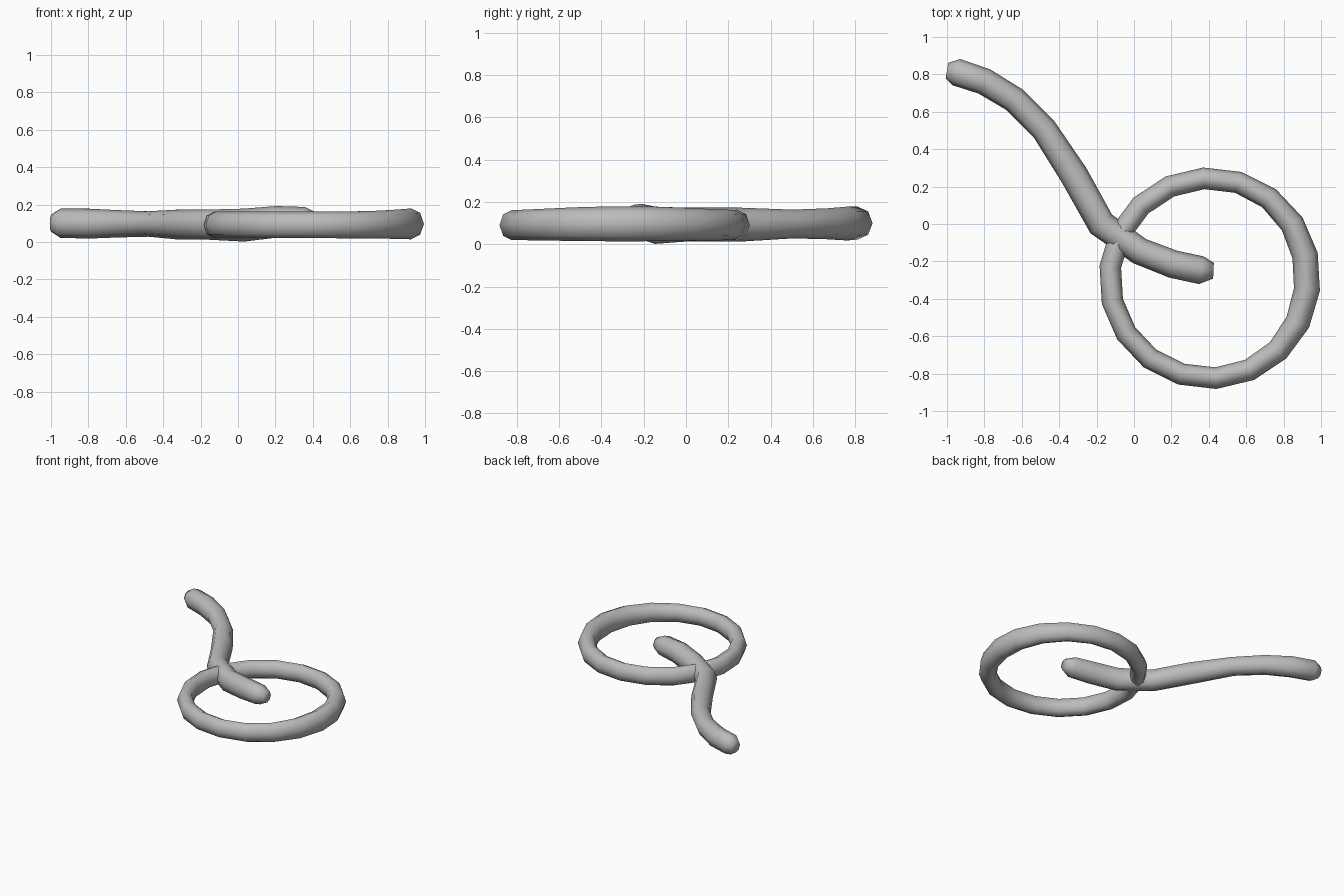
import bpy
import bmesh
from math import sin, cos, radians, tau
from mathutils import Vector

cube = bpy.data.objects.get("Cube")
if cube:
    bpy.data.objects.remove(cube, do_unlink=True)

grey = bpy.data.materials.new("plain_grey")
grey.use_nodes = True
colour = (0.5, 0.5, 0.5, 1)
grey.diffuse_color = colour
grey.node_tree.nodes["Principled BSDF"].inputs["Base Color"].default_value = colour

SIDES = 8


def tube(name, sections, closed):
    """Loft an elliptical tube through (x, y, z, half width, half height)."""
    bm = bmesh.new()
    count = len(sections)
    points = [Vector(s[:3]) for s in sections]
    loops = []
    for i, (x, y, z, half_w, half_h) in enumerate(sections):
        if closed:
            before, after = points[i - 1], points[(i + 1) % count]
        else:
            before, after = points[max(i - 1, 0)], points[min(i + 1, count - 1)]
        along = (after - before).normalized()
        side = along.cross(Vector((0, 0, 1))).normalized()
        up = side.cross(along)
        loops.append([bm.verts.new(points[i] + side * half_w * cos(tau * k / SIDES)
                                   + up * half_h * sin(tau * k / SIDES))
                      for k in range(SIDES)])
    for i in range(count if closed else count - 1):
        a, b = loops[i], loops[(i + 1) % count]
        for k in range(SIDES):
            n = (k + 1) % SIDES
            bm.faces.new((a[k], a[n], b[n], b[k]))
    if not closed:
        bm.faces.new(loops[0])
        bm.faces.new(loops[-1])
    bmesh.ops.recalc_face_normals(bm, faces=bm.faces)
    for face in bm.faces:
        face.smooth = True
    mesh = bpy.data.meshes.new(name)
    bm.to_mesh(mesh)
    bm.free()
    mesh.materials.append(grey)
    obj = bpy.data.objects.new(name, mesh)
    bpy.context.collection.objects.link(obj)
    return obj


# Ring, a little thicker on its left side
ring = []
for i in range(18):
    a = radians(13.4 + 20 * i)
    thick = max(0, cos(a)) ** 3
    half_w = 0.058 + 0.012 * thick
    r = 0.593 - half_w
    ring.append((0.405 + r * cos(a), -0.29 + r * sin(a), 0.091 + 0.006 * thick,
                 half_w, 0.071 + 0.012 * thick))
tube("ring", ring, True)

# Wavy rod with rounded ends, crossing the ring
rod = [
    (-1.0, 0.82, 0.10, 0.042, 0.045),
    (-0.95, 0.812, 0.10, 0.073, 0.078),
    (-0.80, 0.762, 0.098, 0.072, 0.08),
    (-0.64, 0.665, 0.097, 0.070, 0.073),
    (-0.48, 0.505, 0.096, 0.070, 0.068),
    (-0.32, 0.26, 0.093, 0.076, 0.08),
    (-0.175, 0.0, 0.093, 0.076, 0.08),
    (0.03, -0.145, 0.09, 0.073, 0.088),
    (0.21, -0.215, 0.108, 0.075, 0.084),
    (0.36, -0.247, 0.112, 0.075, 0.075),
    (0.425, -0.25, 0.112, 0.042, 0.042),
]
tube("wavy_rod", rod, False)
